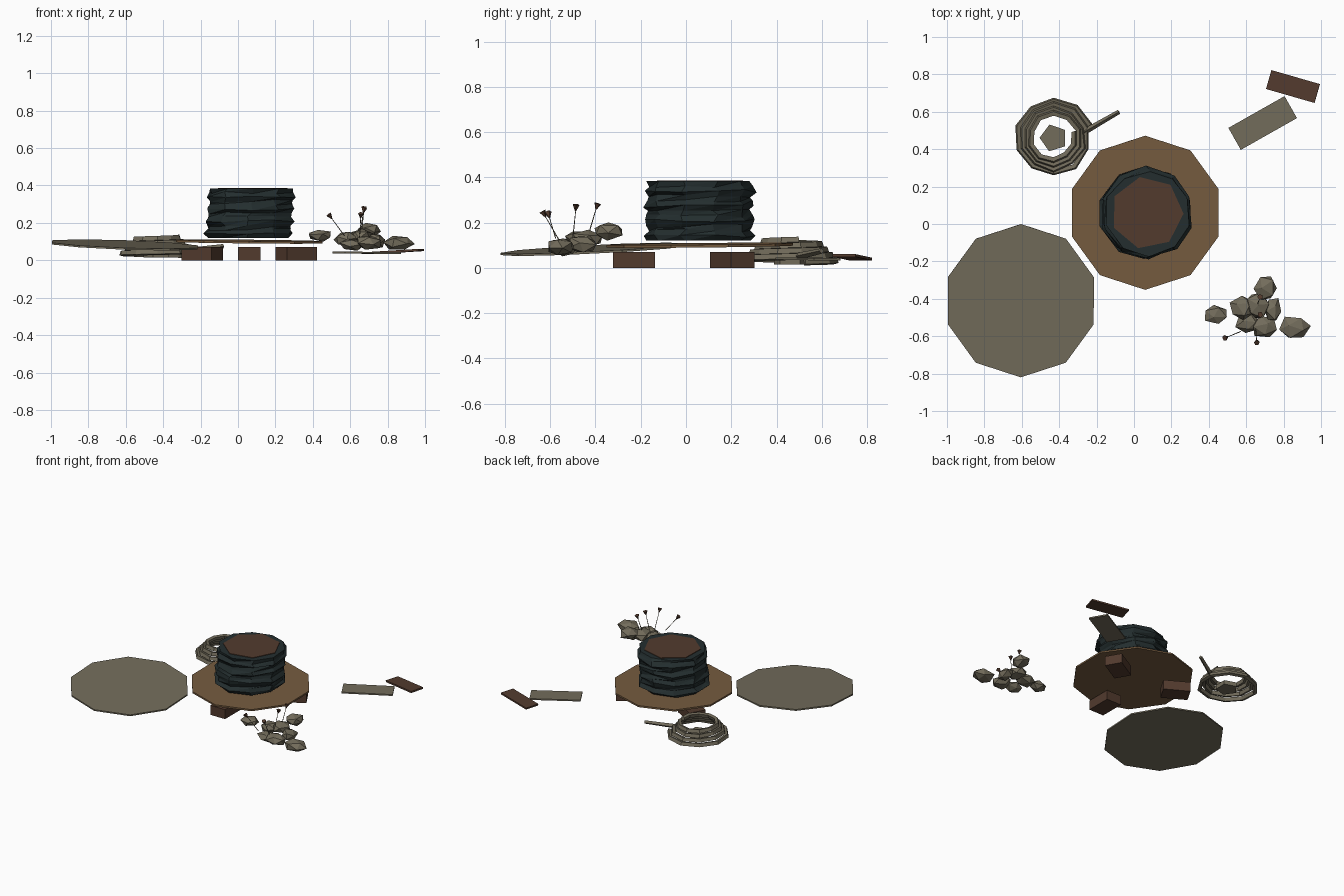
import bpy, bmesh, math, random
from mathutils import Vector, Matrix, Euler

random.seed(4)
if "Cube" in bpy.data.objects:
    bpy.data.objects.remove(bpy.data.objects["Cube"])


def material(name, rgb):
    m = bpy.data.materials.new(name)
    m.use_nodes = True
    m.diffuse_color = (*rgb, 1)
    m.node_tree.nodes["Principled BSDF"].inputs["Base Color"].default_value = (*rgb, 1)
    return m


STONE = material("weathered grey", (0.17, 0.15, 0.105))
WOOD = material("warm wood", (0.18, 0.105, 0.05))
DARK_WOOD = material("dark wood", (0.085, 0.043, 0.027))
CABLE = material("dark teal cable", (0.017, 0.027, 0.028))


def finish(name, bm, mat, loc=(0, 0, 0), rot=(0, 0, 0)):
    bmesh.ops.recalc_face_normals(bm, faces=bm.faces)
    mesh = bpy.data.meshes.new(name)
    bm.to_mesh(mesh)
    bm.free()
    mesh.materials.append(mat)
    ob = bpy.data.objects.new(name, mesh)
    ob.location = loc
    ob.rotation_euler = rot
    bpy.context.collection.objects.link(ob)
    return ob


def disc(name, mat, loc, radius, thick, sides=10, rot=(0, 0, 0)):
    bm = bmesh.new()
    bmesh.ops.create_cone(bm, cap_ends=True, segments=sides, radius1=radius,
                          radius2=radius, depth=thick)
    return finish(name, bm, mat, loc, rot)


def box(name, mat, loc, size, rot=(0, 0, 0)):
    bm = bmesh.new()
    bmesh.ops.create_cube(bm, size=1, matrix=Matrix.Diagonal((*size, 1)))
    return finish(name, bm, mat, loc, rot)


def rod(name, mat, start, end, r1, r2, sides=4):
    start, end = Vector(start), Vector(end)
    axis = end - start
    bm = bmesh.new()
    bmesh.ops.create_cone(bm, cap_ends=True, segments=sides, radius1=r1,
                          radius2=r2, depth=axis.length)
    return finish(name, bm, mat, (start + end) / 2,
                  axis.to_track_quat('Z', 'Y').to_euler())


def loft(bm, rings, closed):
    """Bridge successive vertex loops; cap or close the ends."""
    n = len(rings[0])
    for a, b in zip(rings, rings[1:]):
        for i in range(n):
            j = (i + 1) % n
            bm.faces.new((a[i], a[j], b[j]))
            bm.faces.new((a[i], b[j], b[i]))
    if closed:
        bm.faces.new(rings[0][::-1])
        bm.faces.new(rings[-1])


# Spool base and its three feet
CX, CY = 0.06, 0.06
disc("spool_base", WOOD, (CX, CY, 0.1), 0.412, 0.012, rot=(0.01, 0.01, 0))
for i, deg in enumerate((30, 150, 270)):
    a = math.radians(deg)
    box("foot_%d" % (i + 1), DARK_WOOD,
        (CX + 0.29 * math.cos(a), CY + 0.29 * math.sin(a), 0.035),
        (0.185, 0.12, 0.07), (0, 0, a))

# Wound cable: faceted drum with uneven ridges, leaning slightly to one side
bm = bmesh.new()
rings = []
for k in range(13):
    z = 0.12 + 0.263 * k / 12
    ridge = k % 3 == 1
    ring = []
    for i in range(10):
        a = math.tau * (i + 0.5) / 10 + random.uniform(-0.06, 0.06)
        r = (0.245 if ridge else 0.228) + random.uniform(-0.008, 0.008)
        dz = random.uniform(-0.008, 0.008) if 0 < k < 12 else 0
        ring.append(bm.verts.new((CX + 0.02 * k / 12 - 0.005 + r * math.cos(a),
                                  CY + r * math.sin(a), z + dz)))
    rings.append(ring)
loft(bm, rings, True)
finish("wound_cable", bm, CABLE)
disc("spool_top", DARK_WOOD, (CX + 0.01, CY, 0.384), 0.195, 0.006, 7, (0, 0, 0.2))

# Loose spool end, leaning a little
disc("loose_disc", STONE, (-0.605, -0.41, 0.082), 0.41, 0.01, rot=(0.05, 0.035, 0))

# Loose boards
box("grey_board", STONE, (0.688, 0.54, 0.04), (0.345, 0.135, 0.01),
    (0, 0.01, math.radians(29.5)))
box("brown_board", DARK_WOOD, (0.85, 0.735, 0.047), (0.27, 0.105, 0.012),
    (0, -0.06, math.radians(-16)))

# Conical rope coil: a spiral of square section, wide at the ground
COIL = Vector((-0.43, 0.46, 0))
TURNS, STEPS = 4, 10
bm = bmesh.new()
rings = []
for s in range(TURNS * STEPS + 1):
    t = s / (TURNS * STEPS)
    a = math.tau * s / STEPS + math.pi / 10
    r = 0.205 - 0.095 * t
    z = 0.025 + 0.098 * t
    out = Vector((math.cos(a), math.sin(a), 0))
    jitter = random.uniform(-0.006, 0.006)
    rings.append([bm.verts.new(COIL + out * (r + jitter + u) + Vector((0, 0, z + v)))
                  for u, v in ((0.015, -0.008), (0.007, 0.015), (-0.015, 0.01),
                               (-0.007, -0.014))])
loft(bm, rings, True)
finish("rope_coil", bm, STONE)
disc("coil_core", STONE, COIL + Vector((0, 0, 0.03)), 0.075, 0.03, 5, (0, 0, 0.3))
rod("rope_tail", STONE, (-0.27, 0.49, 0.05), (-0.08, 0.6, 0.075), 0.016, 0.012)

# Rock pile: squashed, jittered lumps
ROCKS = [
    ((0.44, -0.485, 0.133), (0.07, 0.05, 0.033)),
    ((0.86, -0.555, 0.092), (0.085, 0.065, 0.043)),
    ((0.705, -0.345, 0.16), (0.065, 0.07, 0.04)),
    ((0.58, -0.45, 0.115), (0.07, 0.065, 0.04)),
    ((0.66, -0.44, 0.13), (0.065, 0.075, 0.04)),
    ((0.61, -0.53, 0.085), (0.07, 0.05, 0.035)),
    ((0.70, -0.55, 0.095), (0.075, 0.06, 0.04)),
    ((0.74, -0.46, 0.105), (0.05, 0.07, 0.04)),
]
for i, (loc, size) in enumerate(ROCKS):
    bm = bmesh.new()
    bmesh.ops.create_icosphere(bm, subdivisions=1, radius=1)
    turn = Euler([random.uniform(0, 3) for _ in range(3)]).to_matrix()
    for v in bm.verts:
        p = turn @ v.co * random.uniform(0.88, 1.12)
        v.co = Vector([p[k] * size[k] for k in range(3)])
    finish("rock_%d" % (i + 1), bm, STONE, loc)

# Dry stalks with small flared seed heads
STALKS = [
    ((0.57, -0.575, 0.13), (0.485, -0.61, 0.245)),
    ((0.65, -0.56, 0.12), (0.657, -0.635, 0.25)),
    ((0.65, -0.5, 0.14), (0.675, -0.485, 0.28)),
    ((0.66, -0.43, 0.15), (0.675, -0.39, 0.285)),
]
for i, (foot, tip) in enumerate(STALKS):
    foot, tip = Vector(foot), Vector(tip)
    neck = foot.lerp(tip, 0.8)
    rod("stalk_%d" % (i + 1), STONE, foot, neck, 0.003, 0.002, 3)
    rod("seed_head_%d" % (i + 1), DARK_WOOD, neck, tip, 0.003, 0.016, 5)
